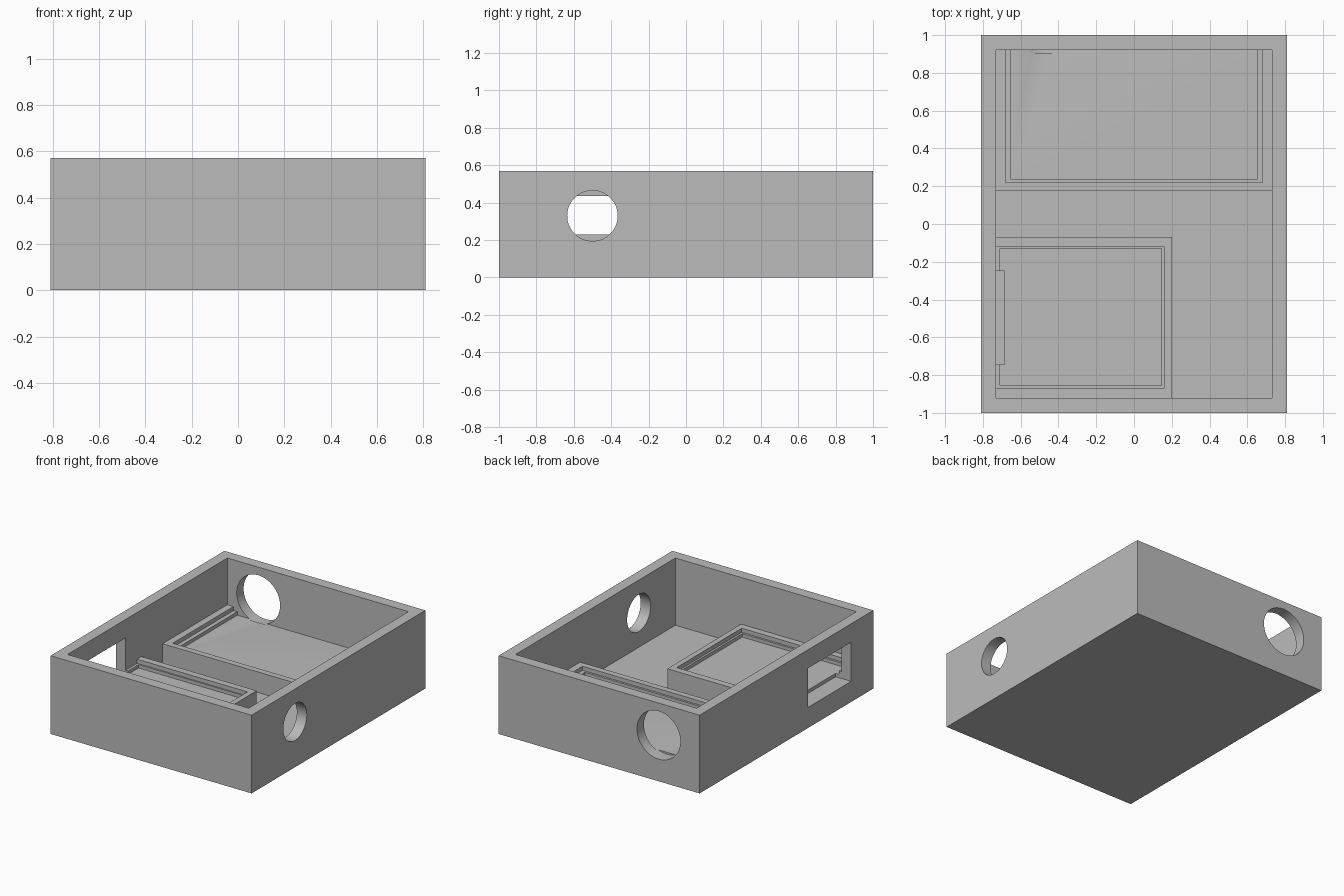
import bpy
import math

cube = bpy.data.objects.get("Cube")
if cube:
    bpy.data.objects.remove(cube, do_unlink=True)

grey = bpy.data.materials.new("plain grey")
grey.use_nodes = True
grey.diffuse_color = (0.5, 0.5, 0.5, 1)
grey.node_tree.nodes["Principled BSDF"].inputs["Base Color"].default_value = (0.5, 0.5, 0.5, 1)


def box(name, xs, ys, zs):
    """Block spanning the given ranges."""
    spans = (xs, ys, zs)
    bpy.ops.mesh.primitive_cube_add(size=1, location=[sum(s) / 2 for s in spans])
    ob = bpy.context.object
    ob.name = name
    ob.scale = [s[1] - s[0] for s in spans]
    bpy.ops.object.transform_apply(location=True, rotation=True, scale=True)
    ob.data.materials.append(grey)
    return ob


def rod(name, radius, depth, location, rotation):
    """Round cutter lying along a horizontal axis."""
    bpy.ops.mesh.primitive_cylinder_add(vertices=64, radius=radius, depth=depth,
                                        location=location, rotation=rotation)
    ob = bpy.context.object
    ob.name = name
    bpy.ops.object.transform_apply(location=True, rotation=True, scale=True)
    ob.data.materials.append(grey)
    return ob


def cut(target, cutters):
    """Subtract each cutter from the target and bake the result."""
    bpy.ops.object.select_all(action="DESELECT")
    target.select_set(True)
    bpy.context.view_layer.objects.active = target
    for cutter in cutters:
        mod = target.modifiers.new("cut", "BOOLEAN")
        mod.operation = "DIFFERENCE"
        mod.solver = "EXACT"
        mod.object = cutter
        bpy.ops.object.modifier_apply(modifier=mod.name)


# Main dimensions
half_x, half_y, height = 0.81, 1.0, 0.57
wall, floor = 0.08, 0.08
in_x, in_y = half_x - wall, half_y - wall
rim, ledge, bed = 0.23, 0.2, 0.175

# Open case and the two raised trays
case = box("case", (-half_x, half_x), (-half_y, half_y), (0, height))
front_tray = box("front_tray", (-in_x, 0.2), (-in_y, -0.07), (floor, rim))
rear_tray = box("rear_tray", (-in_x, in_x), (0.175, in_y), (floor, rim))

# Openings through the walls
window = box("window_cutter", (-0.9, -0.685), (-0.745, -0.25), (0.15, 0.435))
side_hole = rod("side_hole_cutter", 0.135, 0.3, (in_x + 0.1, -0.5, 0.33),
                (0, math.pi / 2, 0))
rear_hole = rod("rear_hole_cutter", 0.175, 0.2, (-0.48, 1.005, 0.336),
                (math.pi / 2, 0, 0))

# Stepped pockets: a wide upper one and a narrower bed below the ledge
cavity = box("cavity_cutter", (-in_x, in_x), (-in_y, in_y), (floor, 1))
front_upper = box("front_upper_cutter", (-0.8, 0.16), (-0.87, -0.12), (ledge, 1))
front_bed = box("front_bed_cutter", (-0.71, 0.145), (-0.855, -0.13), (bed, 1))
rear_upper = box("rear_upper_cutter", (-0.68, 0.68), (0.22, 1), (ledge, 1))
rear_bed = box("rear_bed_cutter", (-0.65, 0.65), (0.235, 1), (bed, 1))

cut(case, [cavity, window, side_hole, rear_hole])
cut(front_tray, [front_upper, front_bed, window])
cut(rear_tray, [rear_upper, rear_bed, rear_hole])

for helper in (window, side_hole, rear_hole, cavity, front_upper, front_bed,
               rear_upper, rear_bed):
    bpy.data.objects.remove(helper, do_unlink=True)

# Smooth hole walls, crisp edges elsewhere
bpy.ops.object.select_all(action="DESELECT")
for part in (case, front_tray, rear_tray):
    part.select_set(True)
bpy.context.view_layer.objects.active = case
bpy.ops.object.shade_smooth_by_angle(angle=math.radians(30))
